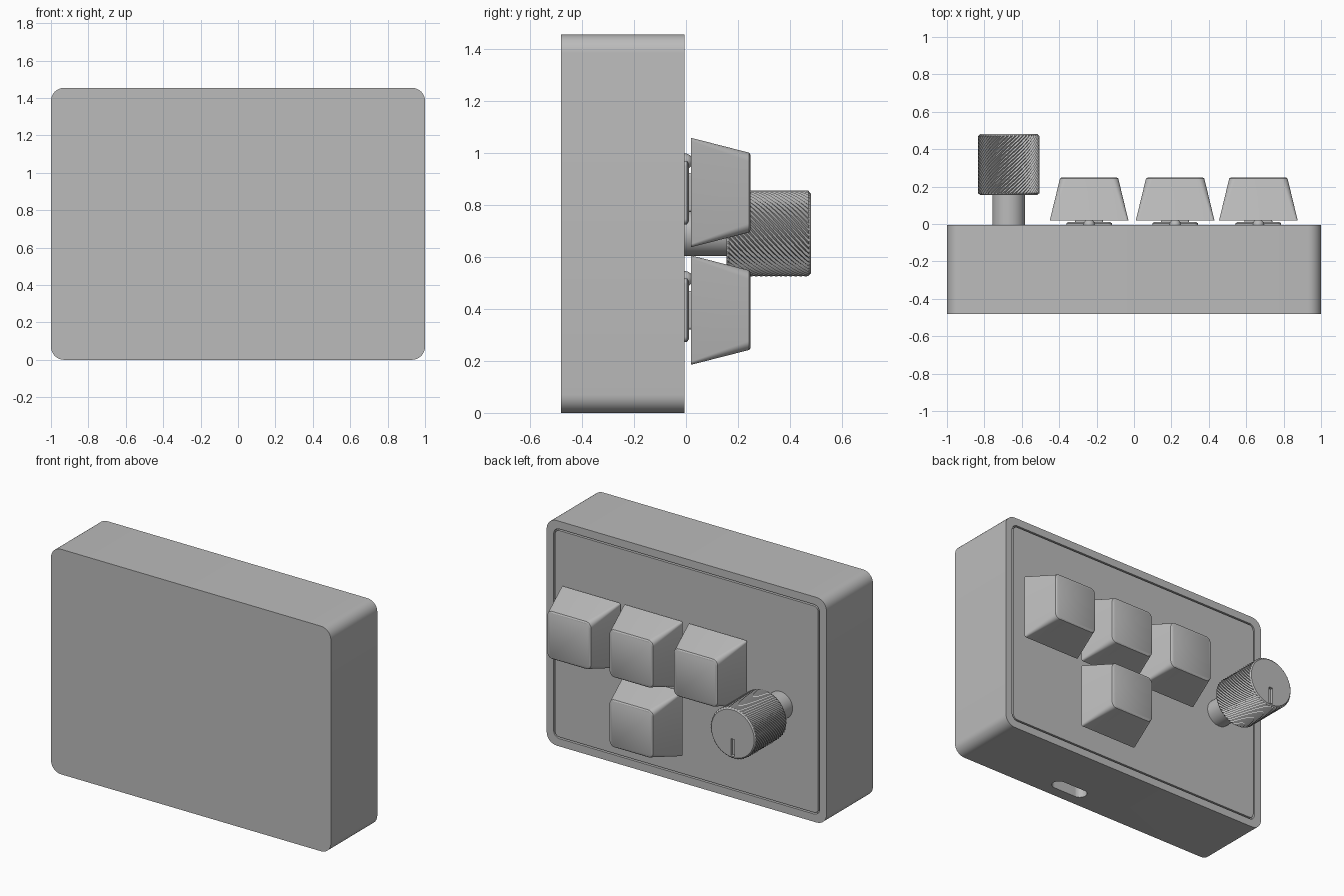
import bpy, bmesh, math
from mathutils import Matrix

if "Cube" in bpy.data.objects:
    bpy.data.objects.remove(bpy.data.objects["Cube"])

grey = bpy.data.materials.new("plain_grey")
grey.use_nodes = True
colour = (0.5, 0.5, 0.5, 1)
grey.diffuse_color = colour
grey.node_tree.nodes["Principled BSDF"].inputs["Base Color"].default_value = colour


def finish(name, bm, smooth=True):
    bmesh.ops.recalc_face_normals(bm, faces=bm.faces)
    mesh = bpy.data.meshes.new(name)
    bm.to_mesh(mesh)
    bm.free()
    mesh.materials.append(grey)
    ob = bpy.data.objects.new(name, mesh)
    bpy.context.collection.objects.link(ob)
    if smooth:
        bpy.ops.object.select_all(action='DESELECT')
        ob.select_set(True)
        bpy.context.view_layer.objects.active = ob
        bpy.ops.object.shade_smooth_by_angle(angle=math.radians(30))
    return ob


def skin(bm, rings):
    """Bridge equal rings of points and cap both ends."""
    loops = [[bm.verts.new(p) for p in ring] for ring in rings]
    n = len(loops[0])
    for a, b in zip(loops, loops[1:]):
        for i in range(n):
            j = (i + 1) % n
            bm.faces.new((a[i], a[j], b[j], b[i]))
    bm.faces.new(loops[0])
    bm.faces.new(loops[-1])


def rounded(cx, cz, hx, hz, r, y, steps=8):
    """Rounded rectangle facing along y."""
    pts = []
    for k, (sx, sz) in enumerate(((1, 1), (-1, 1), (-1, -1), (1, -1))):
        for s in range(steps + 1):
            a = math.pi / 2 * (k + s / steps)
            pts.append((cx + sx * (hx - r) + r * math.cos(a), y,
                        cz + sz * (hz - r) + r * math.sin(a)))
    return pts


def loft(name, cx, cz, sections):
    bm = bmesh.new()
    skin(bm, [rounded(cx, cz, *s) for s in sections])
    return finish(name, bm)


def circle(r, y, n=64):
    return [(KX + r * math.cos(2 * math.pi * i / n), y,
             KZ + r * math.sin(2 * math.pi * i / n)) for i in range(n)]


def cut(target, cutter):
    mod = target.modifiers.new("cut", 'BOOLEAN')
    mod.object = cutter
    mod.solver = 'EXACT'
    cutter.hide_render = True
    cutter.hide_set(True)


# Case with a recess in its back, and the plate that leaves a thin groove
H, BACK, FLOOR = 0.727, -0.006, -0.03
case = loft("case", 0, H, [
    (1, H, 0.07, -0.48), (1, H, 0.07, BACK),
    (0.95, H - 0.05, 0.04, BACK), (0.95, H - 0.05, 0.04, FLOOR)])
loft("back_plate", 0, H, [
    (0.94, H - 0.06, 0.03, FLOOR - 0.01), (0.94, H - 0.06, 0.03, BACK)])

# Socket opening in the underside
bm = bmesh.new()
skin(bm, [[(x, z - 0.365, y) for x, y, z in rounded(0.2, 0, 0.125, 0.044, 0.0439, depth)]
          for depth in (-0.1, 0.15)])
cut(case, finish("socket_cutter", bm, False))

# Keys: hollow tapered cap over a small switch
for label, x, z in (("left", 0.665, 0.847), ("middle", 0.22, 0.847),
                    ("right", -0.24, 0.847), ("lower", 0.22, 0.395)):
    loft(label + "_keycap", x, z, [
        (0.14, 0.14, 0.02, 0.19), (0.19, 0.19, 0.015, 0.02),
        (0.21, 0.21, 0.012, 0.02), (0.156, 0.153, 0.035, 0.243),
        (0.148, 0.145, 0.03, 0.248)])
    loft(label + "_switch_flange", x, z, [
        (0.122, 0.122, 0.02, -0.02), (0.122, 0.122, 0.02, 0.004), (0.11, 0.11, 0.02, 0.012)])
    loft(label + "_switch_stem", x, z, [
        (0.075, 0.075, 0.01, 0), (0.065, 0.065, 0.01, 0.19)])
    bm = bmesh.new()
    bmesh.ops.create_uvsphere(bm, u_segments=20, v_segments=12, radius=0.03,
                              matrix=Matrix.Translation((x, -0.004, z + 0.12)))
    finish(label + "_switch_light", bm)

# Knob: shaft and a knurled grip with a pointer slot
KX, KZ = -0.67, 0.69
bm = bmesh.new()
skin(bm, [circle(0.0875, -0.02), circle(0.0875, 0.17)])
finish("knob_shaft", bm)

N, ROWS, R = 96, 33, 0.165
rings = [circle(0.153, 0.155, N), circle(0.158, 0.16, N)]
for j in range(ROWS):
    high, low = circle(R, 0.165 + 0.305 * j / (ROWS - 1), N), circle(R - 0.009, 0.165 + 0.305 * j / (ROWS - 1), N)
    rings.append([high[i] if (i + j) % 2 else low[i] for i in range(N)])
rings += [circle(0.158, 0.475, N), circle(0.153, 0.48, N)]
bm = bmesh.new()
skin(bm, rings)
grip = finish("knob_grip", bm, False)
cut(grip, loft("slot_cutter", KX, KZ - 0.09, [
    (0.014, 0.055, 0.002, 0.46), (0.014, 0.055, 0.002, 0.52)]))
